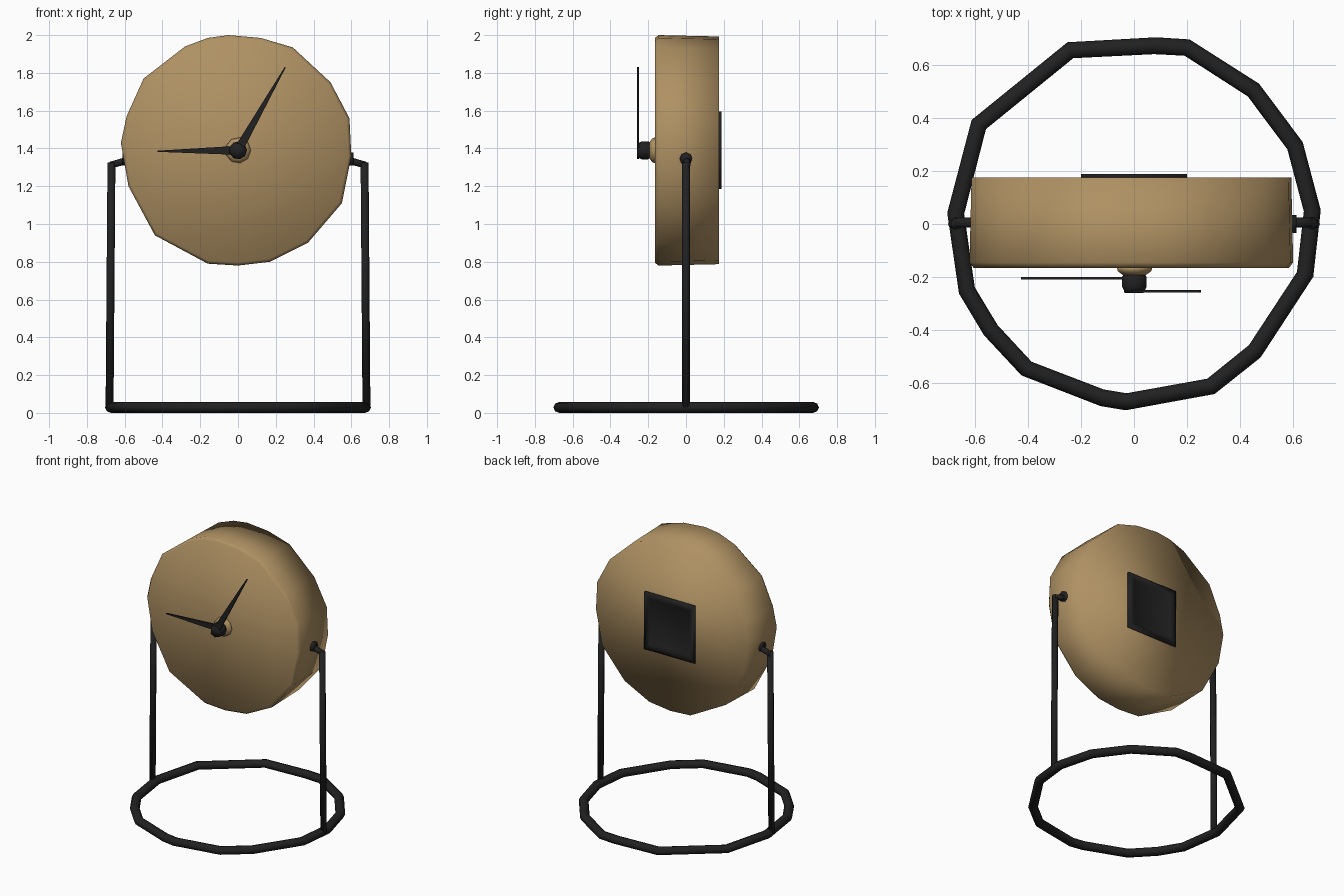
import bpy, bmesh, math
from mathutils import Vector

if "Cube" in bpy.data.objects:
    bpy.data.objects.remove(bpy.data.objects["Cube"])

def material(name, rgb):
    m = bpy.data.materials.new(name)
    m.diffuse_color = (*rgb, 1)
    m.use_nodes = True
    m.node_tree.nodes["Principled BSDF"].inputs["Base Color"].default_value = m.diffuse_color
    return m

TAN = material("tan", (0.43, 0.285, 0.125))
BLACK = material("black", (0.015, 0.015, 0.016))

def loft(name, rings, mat, closed=False, smooth=True):
    """Skin a list of equal-length point rings; cap the ends unless closed."""
    bm = bmesh.new()
    vs = [[bm.verts.new(p) for p in r] for r in rings]
    n = len(vs[0])
    pairs = list(zip(vs, vs[1:])) + ([(vs[-1], vs[0])] if closed else [])
    for a, b in pairs:
        for i in range(n):
            j = (i + 1) % n
            bm.faces.new((a[i], a[j], b[j], b[i]))
    if not closed:
        bm.faces.new(vs[0])
        bm.faces.new(vs[-1])
    bmesh.ops.recalc_face_normals(bm, faces=bm.faces)
    for f in bm.faces:
        f.smooth = smooth
    me = bpy.data.meshes.new(name)
    bm.to_mesh(me)
    bm.free()
    me.materials.append(mat)
    ob = bpy.data.objects.new(name, me)
    bpy.context.collection.objects.link(ob)
    return ob

def disc(centre, axis, r, sides):
    """Ring of points around a centre, perpendicular to an axis."""
    q = Vector(axis).to_track_quat('Z', 'Y')
    return [Vector(centre) + q @ Vector((r * math.cos(a), r * math.sin(a), 0))
            for a in (2 * math.pi * i / sides for i in range(sides))]

CZ = 1.39

# Clock drum: hand-cut outline, softened front edge
outline = [(-.05, 2), (.12, 1.985), (.29, 1.935), (.49, 1.75), (.59, 1.56), (.60, 1.36),
           (.55, 1.11), (.37, .90), (.17, .80), (0, .78), (-.16, .79), (-.44, .94),
           (-.58, 1.20), (-.62, 1.43), (-.59, 1.57), (-.5, 1.77), (-.28, 1.94), (-.16, 1.985)]
loft("clock_drum", [[(x * s, y, CZ + (z - CZ) * s) for x, z in outline]
                    for y, s in ((-.165, .975), (-.145, 1), (.175, .988))], TAN)

# Centre boss and black hub
loft("centre_boss", [disc((0, y, CZ), (0, -1, 0), r, 9)
                     for y, r in ((-.16, .07), (-.178, .065), (-.192, .045))], TAN)
loft("hand_hub", [disc((0, y, CZ), (0, -1, 0), r, 9)
                  for y, r in ((-.19, .042), (-.20, .048), (-.235, .048), (-.26, .036))], BLACK)

# Tapering hands
def hand(name, tip, y):
    d = Vector((tip[0], 0, tip[1] - CZ))
    u = d.normalized()
    side = Vector((-u.z, 0, u.x))
    o = Vector((0, 0, CZ))
    shape = [o - u * .04 + side * .02, o + side * .024, o + d + side * .003,
             o + d - side * .003, o - side * .024, o - u * .04 - side * .02]
    loft(name, [[p + Vector((0, yy, 0)) for p in shape] for yy in (y - .005, y + .005)],
         BLACK, smooth=False)

hand("hour_hand", (-.425, 1.385), -.204)
hand("minute_hand", (.25, 1.83), -.254)

# Square back cover with a shallow recess
def square(h, y):
    return [(x * h, y, CZ + z * h * 1.03) for x, z in ((-1, -1), (1, -1), (1, 1), (-1, 1))]
loft("back_cover", [square(.2, .17), square(.2, .189), square(.165, .189), square(.155, .181)],
     BLACK)

# Base ring: irregular hoop with an oval cross-section
path = [(-.24, .655), (.08, .672), (.20, .665), (.45, .505), (.607, .295), (.672, .05),
        (.645, -.19), (.455, -.48), (.29, -.612), (-.03, -.67), (-.12, -.655), (-.405, -.545),
        (-.54, -.40), (-.63, -.25), (-.672, .04), (-.585, .375)]
hoop = []
for x, y in path:
    d = Vector((x, y, 0)).normalized()
    hoop.append([Vector((x, y, .029)) + d * .032 * math.cos(a) + Vector((0, 0, .029 * math.sin(a)))
                 for a in (math.pi * i / 4 for i in range(8))])
loft("base_ring", hoop, BLACK, closed=True)

# Uprights, arms and pivot knobs on both sides
for s, side in ((-1, "left"), (1, "right")):
    loft(side + "_upright", [disc((s * x, 0, z), (0, 0, 1), .021, 8)
                             for x, z in ((.68, .03), (.67, 1.325))], BLACK)
    loft(side + "_arm", [disc((s * x, 0.005, z), (s, 0, 0), .019, 8)
                         for x, z in ((.56, 1.345), (.68, 1.31))], BLACK)
    loft(side + "_pivot", [disc((s * x, 0, 1.345), (s, 0, 0), .034, 8)
                           for x in (.57, .612)], BLACK)
